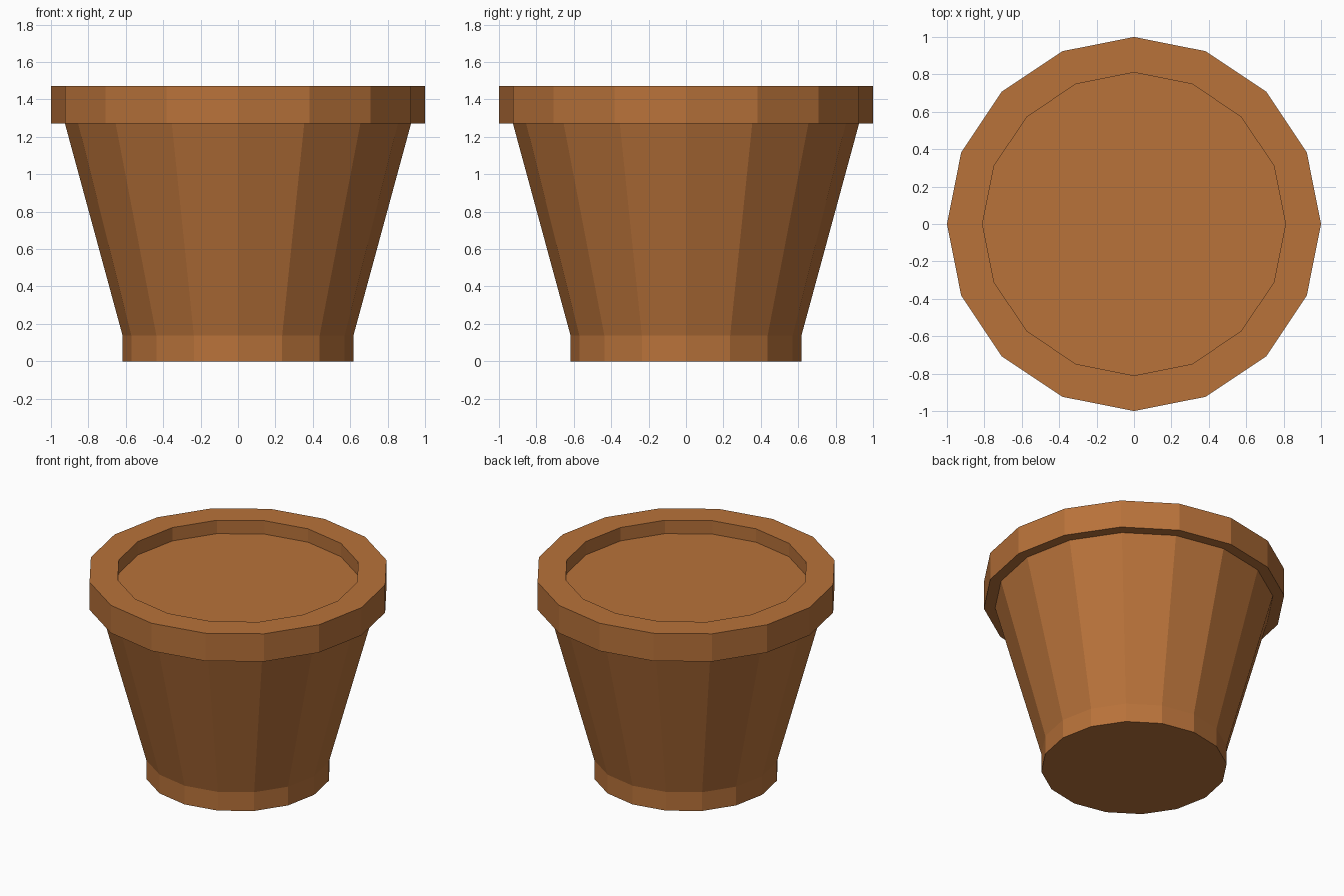
import bpy, bmesh, math

if "Cube" in bpy.data.objects:
    bpy.data.objects.remove(bpy.data.objects["Cube"])

SIDES = 16

clay = bpy.data.materials.new("terracotta")
clay.diffuse_color = (0.479, 0.168, 0.042, 1.0)
clay.use_nodes = True
clay.node_tree.nodes["Principled BSDF"].inputs["Base Color"].default_value = clay.diffuse_color


def lathe(name, profile):
    """Spin (radius, height) points into a closed, flat-faced solid."""
    bm = bmesh.new()
    rings = []
    for r, z in profile:
        rings.append([bm.verts.new((r * math.cos(2 * math.pi * i / SIDES),
                                    r * math.sin(2 * math.pi * i / SIDES), z))
                      for i in range(SIDES)])
    for a, b in zip(rings, rings[1:]):
        for i in range(SIDES):
            j = (i + 1) % SIDES
            bm.faces.new((a[i], a[j], b[j], b[i]))
    # flat caps: the base and the sunken top
    bm.faces.new(rings[0][::-1])
    bm.faces.new(rings[-1])
    bmesh.ops.recalc_face_normals(bm, faces=bm.faces)
    mesh = bpy.data.meshes.new(name)
    bm.to_mesh(mesh)
    bm.free()
    mesh.materials.append(clay)
    obj = bpy.data.objects.new(name, mesh)
    bpy.context.collection.objects.link(obj)
    return obj


# Pot: straight foot, flared body, overhanging rim, recessed filling
lathe("flower_pot", [
    (0.617, 0.0),
    (0.617, 0.137),
    (0.925, 1.27),
    (1.0, 1.27),
    (1.0, 1.473),
    (0.81, 1.473),
    (0.81, 1.375),
])
